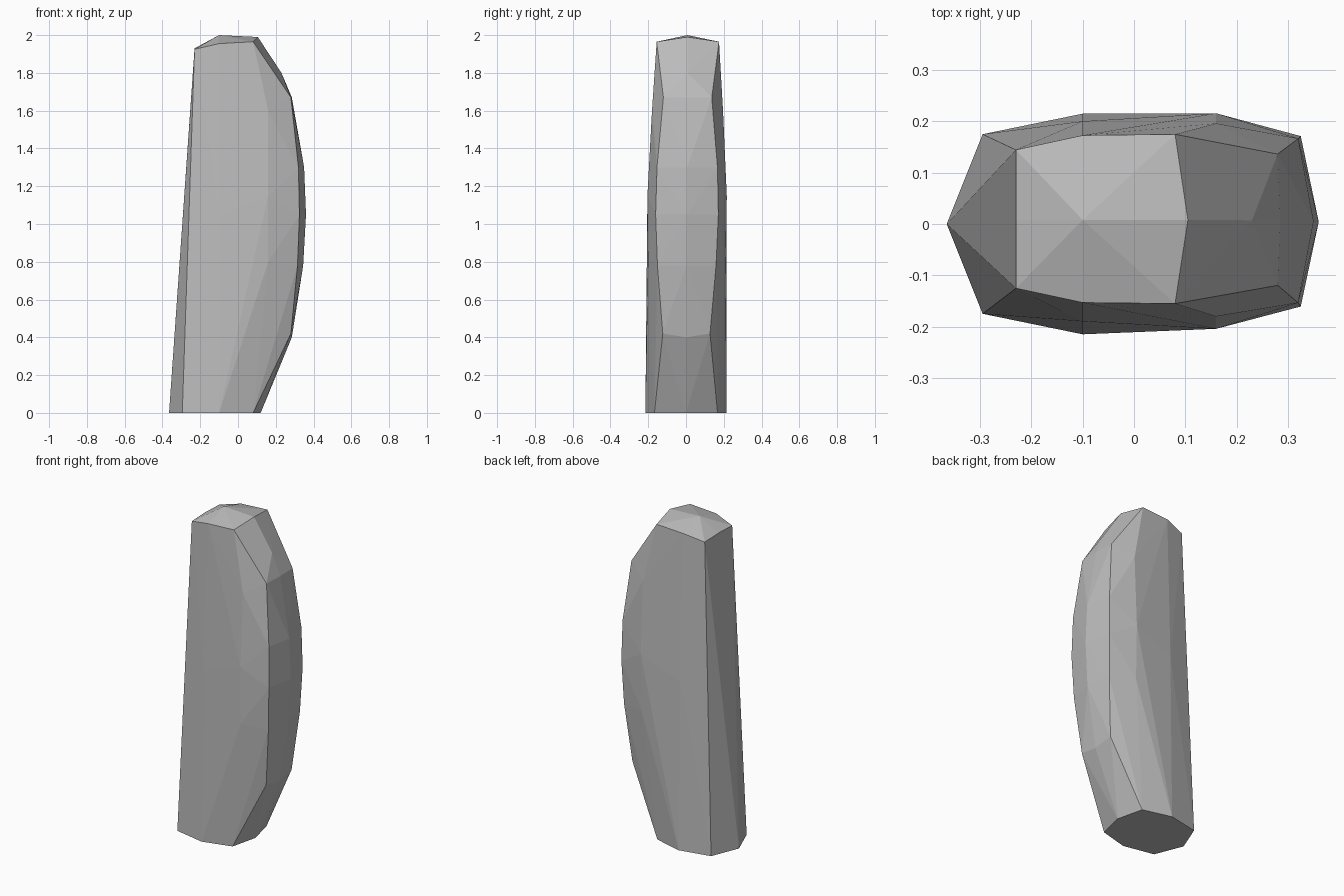
import bpy, bmesh

cube = bpy.data.objects.get("Cube")
if cube:
    bpy.data.objects.remove(cube, do_unlink=True)

grey = bpy.data.materials.new("stone_grey")
grey.use_nodes = True
colour = (0.5, 0.5, 0.5, 1)
grey.diffuse_color = colour
grey.node_tree.nodes["Principled BSDF"].inputs["Base Color"].default_value = colour

# Points along the centre line: foot, leaning back edge, domed cap, bowed edge (x, z)
ridge = [(-0.365, 0), (-0.23, 1.93), (-0.1, 2), (0.105, 1.99), (0.23, 1.8),
         (0.285, 1.67), (0.35, 1.3), (0.36, 1.05), (0.345, 0.78), (0.285, 0.4), (0.12, 0)]

# Mirrored corner and flank points (x, half depth, z)
corners = [(-0.295, 0.175, 0), (-0.23, 0.135, 1.925),
           (-0.1, 0.163, 1.955), (0.08, 0.165, 1.965),
           (0.28, 0.128, 1.67), (0.32, 0.16, 1.3), (0.325, 0.166, 1.05),
           (0.315, 0.155, 0.78), (0.28, 0.125, 0.42), (0.08, 0.167, 0)]
flanks = [(-0.1, 0.215, 0), (-0.1, 0.195, 1.05), (0.16, 0.188, 1.6),
          (0.16, 0.21, 1.15), (0.16, 0.205, 0.8)]

# Faceted standing stone
bm = bmesh.new()
for x, z in ridge:
    bm.verts.new((x, 0.004 * z, z))
for x, y, z in corners + flanks:
    for side in (-1, 1):
        bm.verts.new((x, side * y + 0.005 * z, z))
hull = bmesh.ops.convex_hull(bm, input=bm.verts[:])
loose = {v for v in hull["geom_interior"] + hull["geom_unused"]
         if isinstance(v, bmesh.types.BMVert)}
bmesh.ops.delete(bm, geom=list(loose), context="VERTS")
bmesh.ops.dissolve_limit(bm, angle_limit=0.01, verts=bm.verts[:], edges=bm.edges[:])
bmesh.ops.recalc_face_normals(bm, faces=bm.faces[:])

mesh = bpy.data.meshes.new("standing_stone")
bm.to_mesh(mesh)
bm.free()
mesh.materials.append(grey)
stone = bpy.data.objects.new("standing_stone", mesh)
bpy.context.collection.objects.link(stone)
